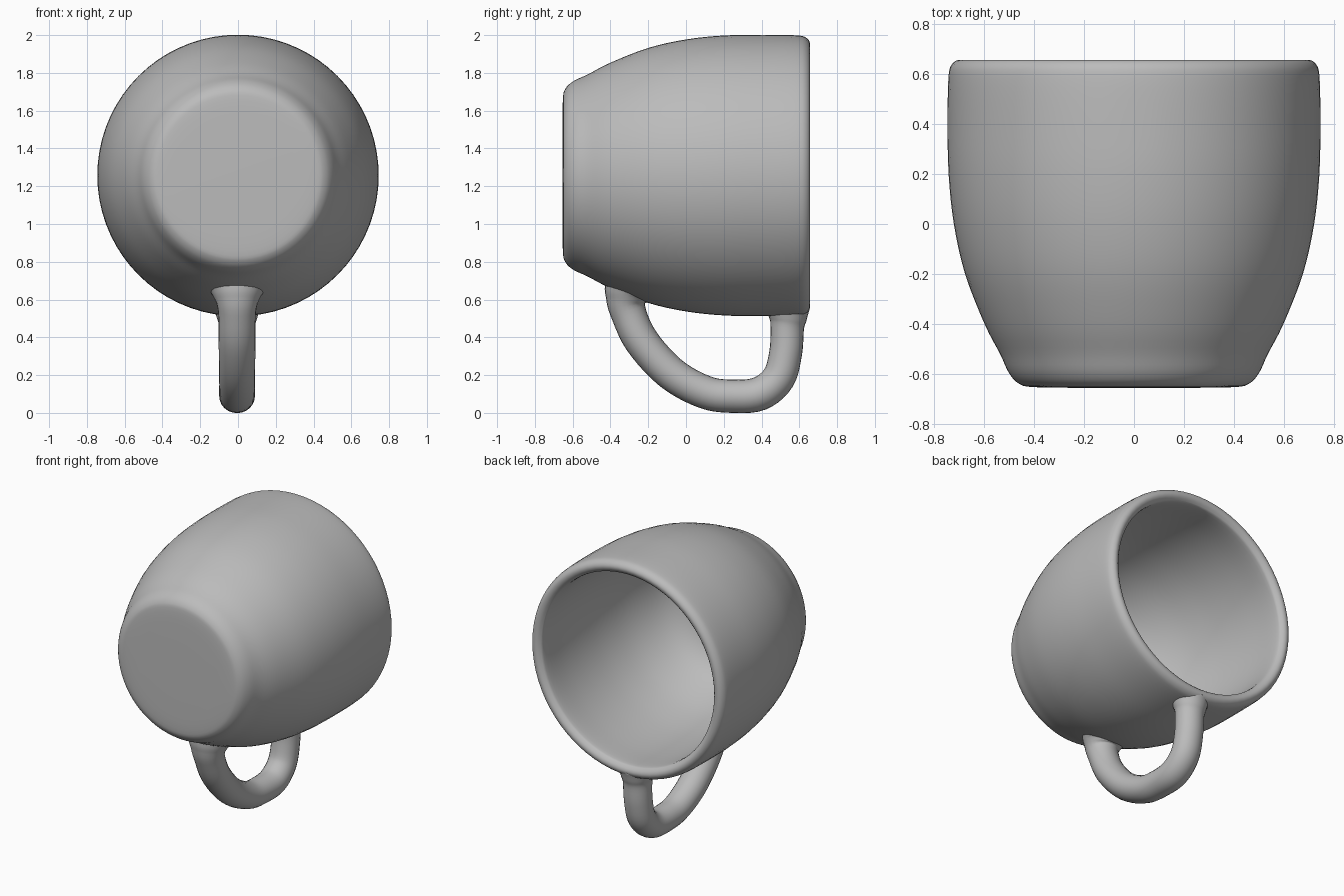
import bpy, bmesh, math
from mathutils import Vector

if "Cube" in bpy.data.objects:
    bpy.data.objects.remove(bpy.data.objects["Cube"])

AXIS_Z = 1.257          # height of the cup's centre line

clay = bpy.data.materials.new("grey clay")
clay.diffuse_color = (0.5, 0.5, 0.5, 1)
clay.use_nodes = True
clay.node_tree.nodes["Principled BSDF"].inputs["Base Color"].default_value = clay.diffuse_color


def smooth_path(points, steps):
    """Catmull-Rom interpolation through points."""
    pts = [Vector(p) for p in points]
    pts = [2 * pts[0] - pts[1]] + pts + [2 * pts[-1] - pts[-2]]
    out = []
    for a, b, c, d in zip(pts, pts[1:], pts[2:], pts[3:]):
        for i in range(steps):
            t = i / steps
            out.append(0.5 * (2 * b + (c - a) * t + (2 * a - 5 * b + 4 * c - d) * t * t
                              + (3 * b - a - 3 * c + d) * t ** 3))
    return out + [pts[-2]]


def skin(name, rings, start=None, end=None):
    """Join rings of points into a smooth tube, closed at both ends."""
    bm = bmesh.new()
    loops = [[bm.verts.new(p) for p in ring] for ring in rings]
    n = len(loops[0])
    for a, b in zip(loops, loops[1:]):
        for i in range(n):
            j = (i + 1) % n
            bm.faces.new((a[i], a[j], b[j], b[i]))
    for loop, tip in ((loops[0], start), (loops[-1], end)):
        if tip is None:
            bm.faces.new(loop)
        else:
            pole = bm.verts.new(tip)
            for i in range(n):
                bm.faces.new((loop[i], loop[(i + 1) % n], pole))
    bmesh.ops.recalc_face_normals(bm, faces=bm.faces)
    mesh = bpy.data.meshes.new(name)
    bm.to_mesh(mesh)
    bm.free()
    mesh.materials.append(clay)
    for f in mesh.polygons:
        f.use_smooth = True
    ob = bpy.data.objects.new(name, mesh)
    bpy.context.collection.objects.link(ob)
    return ob


# Cup: (radius, y) profile from the base, over the rim, into the bowl
profile = [(0.2, -0.655), (0.40, -0.652), (0.46, -0.638), (0.50, -0.595), (0.535, -0.52),
           (0.597, -0.40), (0.675, -0.20), (0.72, 0.0), (0.741, 0.2), (0.745, 0.4),
           (0.742, 0.58), (0.73, 0.635), (0.70, 0.656), (0.668, 0.642), (0.655, 0.60),
           (0.66, 0.4), (0.655, 0.2), (0.635, 0.0), (0.59, -0.2), (0.51, -0.38),
           (0.42, -0.48), (0.30, -0.53), (0.12, -0.55)]
SIDES = 72


def cup_ring(r, y):
    return [(r * math.cos(a), y, min(AXIS_Z + r * math.sin(a), 2.0))
            for a in (math.tau * i / SIDES for i in range(SIDES))]


skin("cup", [cup_ring(r, y) for r, y in smooth_path(profile, 4)],
     (0, -0.655, AXIS_Z), (0, -0.553, AXIS_Z))

# Handle: (y, z, radius) along the loop, flared where it meets the cup
handle = [(-0.295, 0.665, 0.15), (-0.312, 0.615, 0.118), (-0.308, 0.54, 0.095),
          (-0.235, 0.38, 0.092), (-0.08, 0.21, 0.09), (0.10, 0.11, 0.088),
          (0.25, 0.088, 0.088), (0.39, 0.102, 0.09), (0.49, 0.185, 0.088),
          (0.528, 0.32, 0.087), (0.536, 0.45, 0.089), (0.54, 0.50, 0.1),
          (0.54, 0.55, 0.115)]
path = smooth_path(handle, 5)
rings = []
for i, (y, z, r) in enumerate(path):
    along = path[min(i + 1, len(path) - 1)] - path[max(i - 1, 0)]
    out = Vector((0, -along.y, along.x)).normalized()
    rings.append([Vector((-0.005, y, z)) + out * r * math.cos(a)
                  + Vector((1.06 * r * math.sin(a), 0, 0))
                  for a in (math.tau * k / 24 for k in range(24))])
skin("handle", rings)
